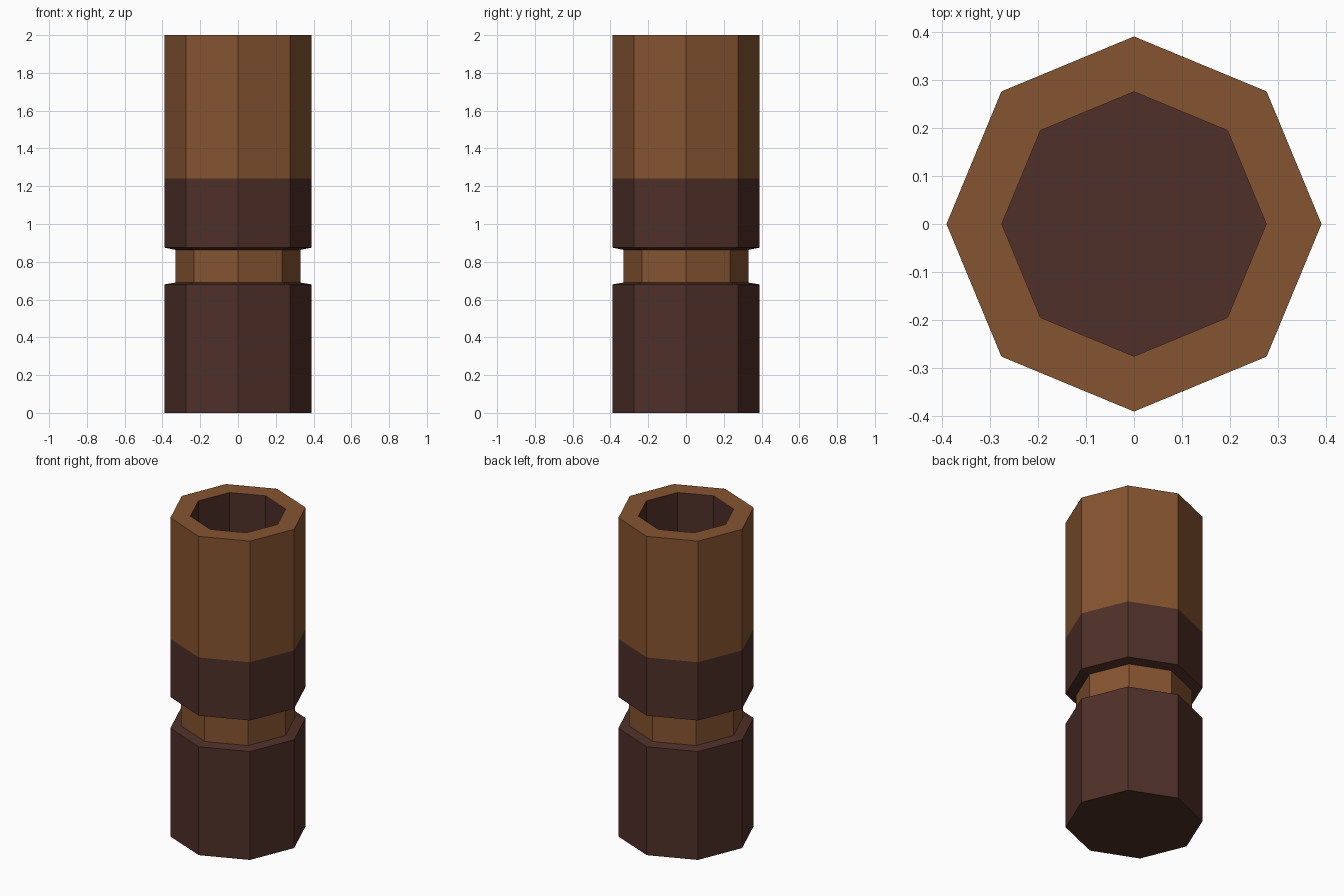
import bpy, bmesh, math

if "Cube" in bpy.data.objects:
    bpy.data.objects.remove(bpy.data.objects["Cube"])

SIDES = 8


def material(name, rgb):
    lin = [((c / 255 + 0.055) / 1.055) ** 2.4 for c in rgb]
    m = bpy.data.materials.new(name)
    m.diffuse_color = (*lin, 1)
    m.use_nodes = True
    m.node_tree.nodes["Principled BSDF"].inputs["Base Color"].default_value = m.diffuse_color
    return m


tan = material("light brown wood", (133, 84, 48))
dark = material("dark brown bark", (79, 48, 40))

# Profile as (radius, height, colour of the band leading to the next point)
PROFILE = [
    (0.39, 0.0, 1),      # lower body
    (0.39, 0.68, 1),     # ledge below neck
    (0.33, 0.69, 0),     # neck
    (0.33, 0.863, 1),    # ledge above neck
    (0.39, 0.875, 1),    # dark collar
    (0.39, 1.24, 0),     # upper body
    (0.39, 2.0, 0),      # rim
    (0.275, 2.0, 1),     # bore wall
    (0.275, 1.24, 1),    # bore floor
]

# Hollow octagonal tube, closed at the bottom
bm = bmesh.new()
rings = []
for r, z, _ in PROFILE:
    rings.append([bm.verts.new((r * math.cos(i * math.tau / SIDES),
                                r * math.sin(i * math.tau / SIDES), z))
                  for i in range(SIDES)])
for k in range(len(rings) - 1):
    a, b = rings[k], rings[k + 1]
    for i in range(SIDES):
        j = (i + 1) % SIDES
        f = bm.faces.new((a[i], a[j], b[j], b[i]))
        f.material_index = PROFILE[k][2]
# Base and bore floor
for ring in (rings[0][::-1], rings[-1]):
    bm.faces.new(ring).material_index = 1
bmesh.ops.recalc_face_normals(bm, faces=bm.faces)

mesh = bpy.data.meshes.new("hollow_tube")
bm.to_mesh(mesh)
bm.free()
mesh.materials.append(tan)
mesh.materials.append(dark)
bpy.context.collection.objects.link(bpy.data.objects.new("hollow_tube", mesh))
